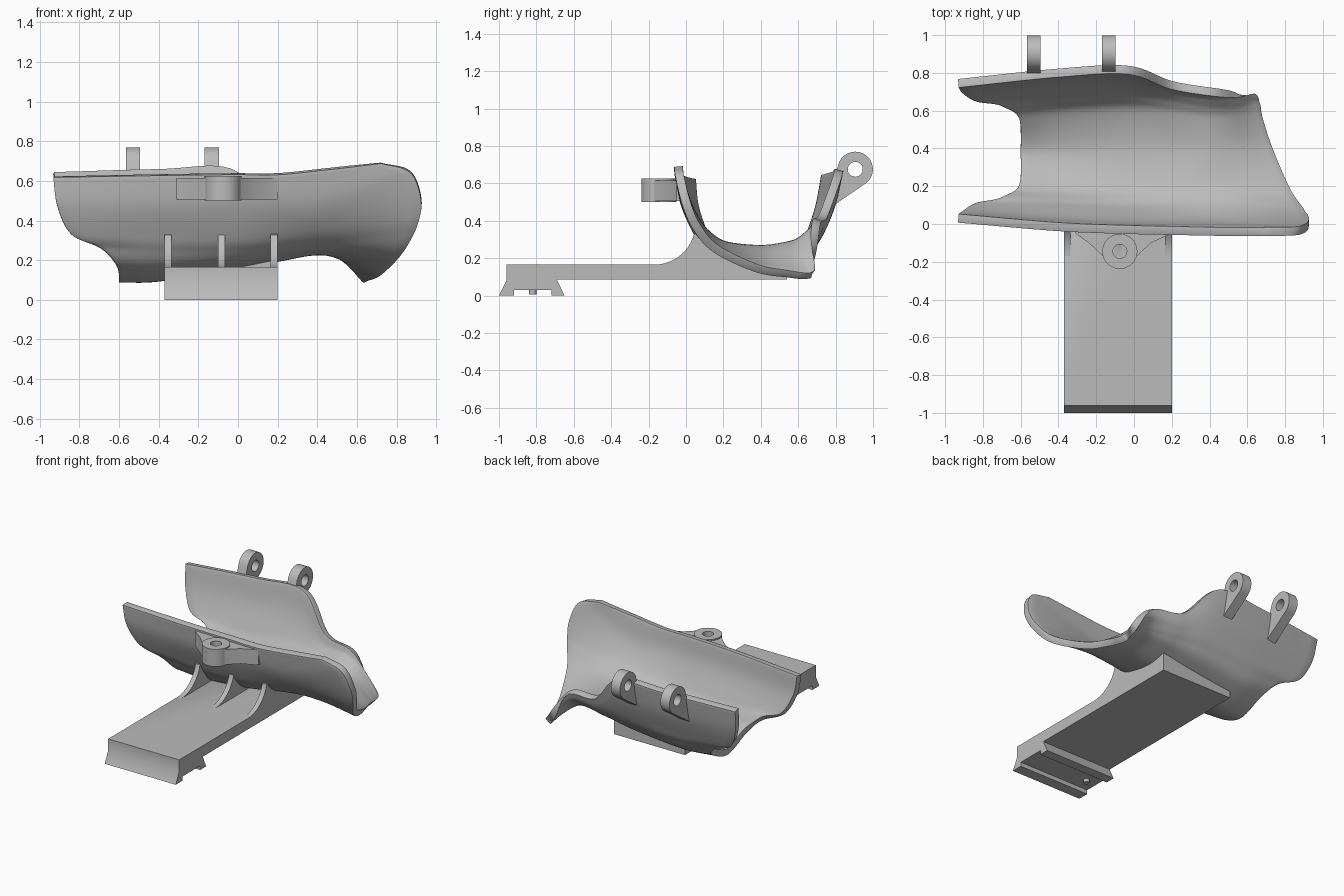
import bpy, bmesh
from math import cos, sin, radians
from mathutils import Vector

if "Cube" in bpy.data.objects:
    bpy.data.objects.remove(bpy.data.objects["Cube"])

grey = bpy.data.materials.new("plain grey")
grey.use_nodes = True
grey.diffuse_color = (0.5, 0.5, 0.5, 1)
grey.node_tree.nodes["Principled BSDF"].inputs["Base Color"].default_value = (0.5, 0.5, 0.5, 1)


def make(name, verts, faces):
    mesh = bpy.data.meshes.new(name)
    bm = bmesh.new()
    vs = [bm.verts.new(v) for v in verts]
    for f in faces:
        bm.faces.new([vs[i] for i in f])
    bmesh.ops.recalc_face_normals(bm, faces=bm.faces)
    bm.to_mesh(mesh)
    bm.free()
    mesh.materials.append(grey)
    obj = bpy.data.objects.new(name, mesh)
    bpy.context.collection.objects.link(obj)
    return obj


def prism(name, profile, lo, hi, axis):
    """Extrude a (y, z) profile along x, or an (x, y) profile along z."""
    n = len(profile)
    place = (lambda p, d: (d, p[0], p[1])) if axis == "x" else (lambda p, d: (p[0], p[1], d))
    verts = [place(p, d) for d in (lo, hi) for p in profile]
    faces = [range(n), range(n, 2 * n)]
    faces += [(i, (i + 1) % n, (i + 1) % n + n, i + n) for i in range(n)]
    return make(name, verts, faces)


def arc(cx, cy, r, start=0, end=348.75, n=32):
    angles = [radians(start + (end - start) * i / (n - 1)) for i in range(n)]
    return [(cx + r * cos(a), cy + r * sin(a)) for a in angles]


def activate(obj):
    bpy.ops.object.select_all(action="DESELECT")
    obj.select_set(True)
    bpy.context.view_layer.objects.active = obj


def cut(obj, cutter, keep=False):
    mod = obj.modifiers.new("cut", "BOOLEAN")
    mod.operation, mod.solver, mod.object = "DIFFERENCE", "EXACT", cutter
    activate(obj)
    bpy.ops.object.modifier_apply(modifier=mod.name)
    if not keep:
        bpy.data.objects.remove(cutter)


def smooth_path(points, steps=8):
    """Smooth curve through the points."""
    p = [Vector(q) for q in points]
    p = [2 * p[0] - p[1]] + p + [2 * p[-1] - p[-2]]
    out = []
    for i in range(1, len(p) - 2):
        a, b, c, d = p[i - 1:i + 3]
        for s in range(steps):
            t = s / steps
            out.append(b + 0.5 * t * ((c - a) + t * ((2 * a - 5 * b + 4 * c - d)
                                                     + t * (3 * (b - c) + d - a))))
    return out + [p[-2]]


# Trough cross-sections, each from the front lip down and up to the back lip
left_end = [(-.93, .03, .62), (-.91, .045, .48), (-.84, .09, .34), (-.7, .125, .28),
            (-.61, .19, .19), (-.6, .38, .11), (-.61, .57, .19), (-.7, .64, .28),
            (-.84, .67, .34), (-.91, .715, .48), (-.93, .745, .64)]
middle = {
    -.4: [(-.015, .63), (.01, .48), (.07, .34), (.11, .27), (.19, .18), (.38, .115),
          (.59, .18), (.67, .27), (.71, .35), (.765, .49), (.8, .655)],
    -.03: [(-.03, .635), (-.005, .49), (.06, .34), (.11, .27), (.2, .205), (.4, .175),
           (.6, .22), (.68, .29), (.73, .37), (.78, .5), (.815, .655)],
    .2: [(-.035, .635), (-.005, .49), (.06, .36), (.12, .29), (.21, .245), (.4, .215),
         (.58, .25), (.65, .29), (.69, .33), (.715, .37), (.735, .43)],
    .45: [(-.04, .66), (-.005, .5), (.06, .38), (.13, .31), (.22, .265), (.4, .245),
          (.55, .26), (.61, .28), (.65, .31), (.68, .34), (.695, .38)],
}
right_end = [(.72, -.04, .69), (.87, -.035, .645), (.925, 0, .5), (.9, .055, .37),
             (.83, .16, .25), (.73, .38, .145), (.67, .55, .115), (.655, .62, .105),
             (.645, .65, .105), (.64, .67, .11), (.62, .68, .13)]
sections = [left_end] + [[(x, y, z) for y, z in s] for x, s in middle.items()] + [right_end]

# Curved trough shell
across = [smooth_path(s) for s in sections]
rows = [smooth_path(line) for line in zip(*across)]
nr, nc = len(rows), len(rows[0])
shell = make("trough_shell", [v for r in rows for v in r],
             [(i * nc + j, i * nc + j + 1, (i + 1) * nc + j + 1, (i + 1) * nc + j)
              for i in range(nr - 1) for j in range(nc - 1)])
solid = shell.modifiers.new("thickness", "SOLIDIFY")
solid.thickness, solid.offset = 0.046, 0
bevel = shell.modifiers.new("soft rim", "BEVEL")
bevel.width, bevel.segments = 0.01, 2
bevel.limit_method, bevel.angle_limit = "ANGLE", radians(50)

# Helper volume filling the trough, so attached parts stop inside the wall
rings = []
for s in across[1:5]:
    first, last = s[0], s[-1]
    rings.append([Vector((first.x, first.y, 1.2))] + s + [Vector((last.x, last.y, 1.2))])
m = len(rings[0])
hollow = make("hollow_cutter", [v for r in rings for v in r],
              [(k * m + i, k * m + (i + 1) % m, (k + 1) * m + (i + 1) % m, (k + 1) * m + i)
               for k in range(len(rings) - 1) for i in range(m)]
              + [range(m), range(3 * m, 4 * m)])
hollow.hide_render = True

# Mounting plate with dovetail foot
plate = prism("mounting_plate",
              [(-1, 0), (-.92, 0), (-.92, .03), (-.72, .03), (-.72, 0), (-.65, 0),
               (-.69, .085), (.54, .085), (.54, .165), (-.96, .165), (-.96, .08)],
              -.37, .2, "x")
block = prism("plate_support_block", [(.3, .09), (.54, .09), (.54, .4), (.3, .4)],
              -.37, .2, "x")
pin = prism("foot_pin", arc(-.28, -.82, .02), .006, .04, "z")
parts = [shell, plate, block, pin]
clipped = [plate, block]

# Curved ribs joining plate and shell
rib_profile = arc(-.17, .385, .22, -90, -15, 12) + [(.12, .36), (.35, .36), (.35, .1), (-.17, .1)]
for name, lo, hi in (("rib_right", -.37, -.335), ("rib_middle", -.1, -.065), ("rib_left", .165, .2)):
    clipped.append(prism(name, rib_profile, lo, hi, "x"))

# Front boss with tapering wings and a vertical hole
wings = prism("boss_wings",
              [(-.31, -.05), (-.24, -.1), (-.16, -.175), (.01, -.175), (.09, -.1),
               (.2, -.05), (.2, .1), (-.31, .1)], .505, .615, "z")
boss = prism("boss_ring", arc(-.075, -.145, .093), .5, .625, "z")
clipped.append(wings)
for obj in (wings, boss):
    cut(obj, prism("hole_cutter", arc(-.075, -.145, .037), .4, .7, "z"))
for obj in clipped:
    cut(obj, hollow, keep=True)
bpy.data.objects.remove(hollow)
parts += clipped[2:] + [boss]

# Pierced lugs on the back wall
lug_profile = arc(.905, .675, .094, -50, 165) + [(.79, .62), (.758, .46)]
for name, x in (("lug_right", -.53), ("lug_left", -.133)):
    lug = prism(name, lug_profile, x - .036, x + .036, "x")
    cut(lug, prism("hole_cutter", arc(.905, .675, .04), x - .1, x + .1, "x"))
    parts.append(lug)

for obj in parts:
    activate(obj)
    bpy.ops.object.shade_smooth_by_angle(angle=radians(35))
